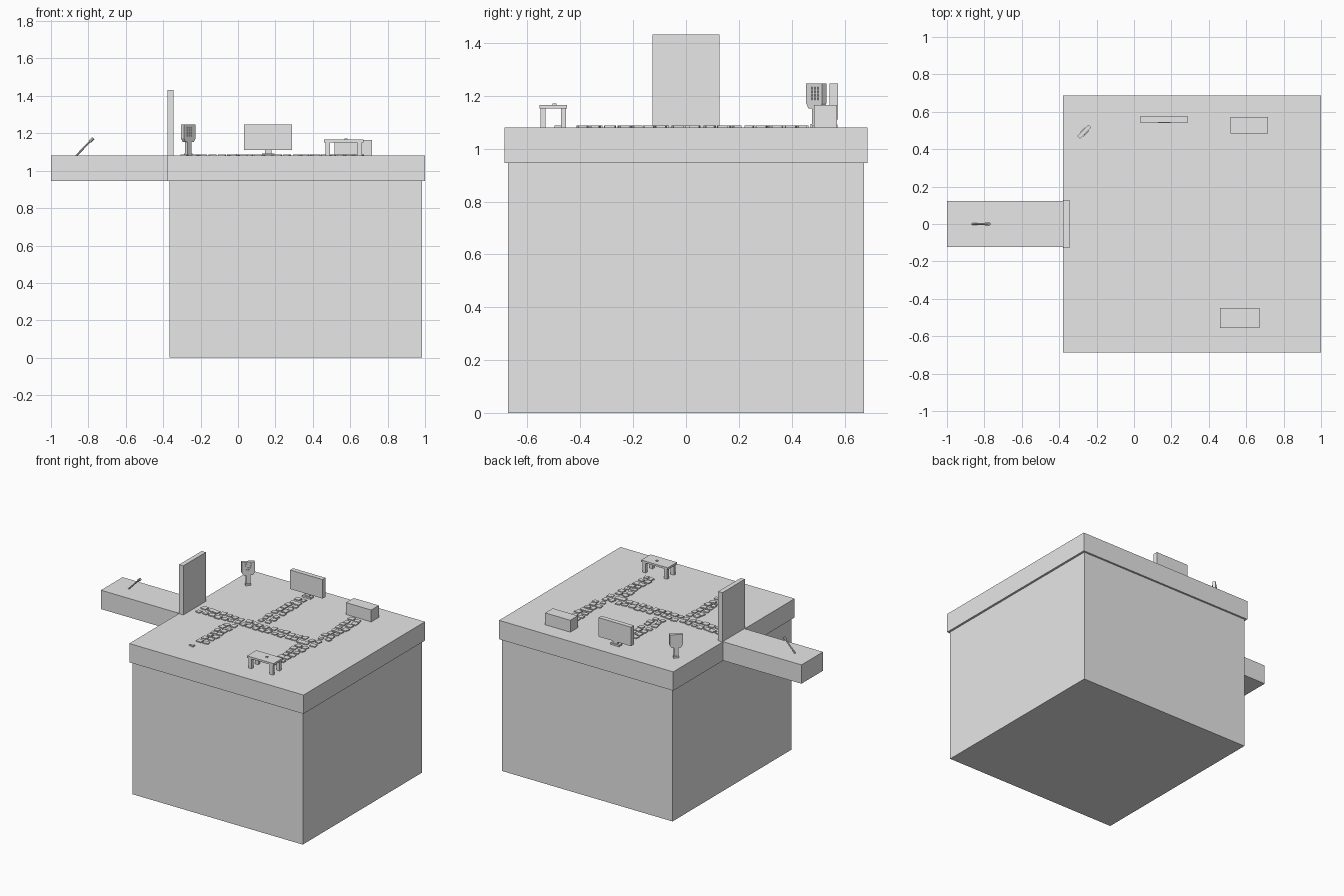
import bpy, bmesh, math, random
from mathutils import Matrix, Vector

if "Cube" in bpy.data.objects:
    bpy.data.objects.remove(bpy.data.objects["Cube"])

random.seed(4)
grey = bpy.data.materials.new("plain grey")
grey.diffuse_color = (0.8, 0.8, 0.8, 1)
grey.use_nodes = True
grey.node_tree.nodes["Principled BSDF"].inputs["Base Color"].default_value = grey.diffuse_color
TOP = 1.08  # height of the platform surface


def finish(name, bm):
    mesh = bpy.data.meshes.new(name)
    bm.to_mesh(mesh)
    bm.free()
    mesh.materials.append(grey)
    ob = bpy.data.objects.new(name, mesh)
    bpy.context.collection.objects.link(ob)
    return ob


def add_box(bm, lo, hi, mat=Matrix()):
    lo, hi = Vector(lo), Vector(hi)
    m = mat @ Matrix.Translation((lo + hi) / 2) @ Matrix.Diagonal((*(hi - lo), 1))
    return bmesh.ops.create_cube(bm, size=1, matrix=m)["verts"]


def boxes(name, spans, mat=Matrix()):
    bm = bmesh.new()
    for lo, hi in spans:
        add_box(bm, lo, hi, mat)
    return finish(name, bm)


def rod(name, a, b, radius, sides=10):
    a, b = Vector(a), Vector(b)
    bm = bmesh.new()
    m = Matrix.Translation((a + b) / 2) @ (b - a).to_track_quat("Z", "Y").to_matrix().to_4x4()
    bmesh.ops.create_cone(bm, cap_ends=True, segments=sides, radius1=radius,
                          radius2=radius, depth=(b - a).length, matrix=m)
    return finish(name, bm)


# Main block, overhanging slab, entrance walkway and door
boxes("base_block", [((-0.365, -0.674, 0), (0.985, 0.674, 0.945))])
boxes("platform_slab", [((-0.38, -0.687, 0.945), (1.0, 0.687, TOP))])
boxes("walkway", [((-1.0, -0.122, 0.945), (-0.38, 0.122, TOP))])
boxes("door", [((-0.377, -0.127, TOP), (-0.344, 0.127, 1.432))])

# Lever on the walkway
rod("lever_stick", (-0.865, 0, TOP), (-0.785, 0, 1.163), 0.005)
rod("lever_grip", (-0.792, 0, 1.156), (-0.774, 0, 1.174), 0.009)

# Screen on a short stand
boxes("screen", [((0.032, 0.543, 1.111), (0.29, 0.576, 1.247))])
boxes("screen_stand", [((0.145, 0.552, TOP), (0.18, 0.57, 1.112)),
                       ((0.128, 0.541, TOP), (0.196, 0.574, 1.092))])

# Storage box
boxes("storage_box", [((0.517, 0.485, TOP), (0.716, 0.571, 1.165))])

# Table with four legs
boxes("table_top", [((0.46, -0.555, 1.152), (0.67, -0.45, 1.166))])
boxes("table_legs", [((x, y, TOP), (x + 0.025, y + 0.02, 1.153))
                     for x in (0.468, 0.637) for y in (-0.551, -0.474)])
boxes("table_item", [((0.57, -0.505, 1.166), (0.585, -0.49, 1.171))])

# Keypad turned to the front right: tapered panel, keys and post
turn = Matrix.Translation((-0.266, 0.493, 0)) @ Matrix.Rotation(math.radians(45), 4, "Z")
bm = bmesh.new()
outline = [(-0.031, 1.153), (0.031, 1.153), (0.043, 1.172), (0.043, 1.247),
           (-0.043, 1.247), (-0.043, 1.172)]
face = bm.faces.new([bm.verts.new(turn @ Vector((x, -0.011, z))) for x, z in outline])
out = bmesh.ops.extrude_face_region(bm, geom=[face])
push = turn.to_3x3() @ Vector((0, 0.022, 0))
bmesh.ops.translate(bm, vec=push, verts=[v for v in out["geom"] if isinstance(v, bmesh.types.BMVert)])
bmesh.ops.recalc_face_normals(bm, faces=bm.faces)
finish("keypad_panel", bm)
boxes("keypad_keys", [((-0.021 + 0.016 * i, -0.015, 1.184 + 0.0135 * j),
                       (-0.010 + 0.016 * i, -0.010, 1.194 + 0.0135 * j))
                      for i in range(3) for j in range(4)], turn)
boxes("keypad_post", [((-0.014, -0.010, TOP), (0.014, 0.010, 1.154)),
                      ((-0.018, -0.014, TOP), (0.018, 0.014, 1.093))], turn)

# Paving stones: two loose rows along each path
bm = bmesh.new()


def pave(start, end, pitch=0.05):
    a, b = Vector((*start, TOP)), Vector((*end, TOP))
    along = (b - a).normalized()
    side = Vector((-along.y, along.x, 0))
    n = int((b - a).length / pitch)
    for i in range(n + 1):
        for s in (-1, 1):
            c = a + along * (i * pitch + random.uniform(-0.006, 0.006))
            c += side * (s * 0.026 + random.uniform(-0.008, 0.008))
            w, d = random.uniform(0.015, 0.021), random.uniform(0.014, 0.02)
            m = Matrix.Translation(c) @ Matrix.Rotation(random.uniform(-0.25, 0.25), 4, "Z")
            add_box(bm, (-w, -d, 0), (w, d, 0.007), m)


pave((-0.285, 0), (0.64, 0))
for x, y0, y1 in ((0.0, -0.09, -0.42), (0.15, 0.09, 0.49),
                  (0.62, 0.09, 0.47), (0.57, -0.09, -0.42)):
    pave((x, y0), (x, y1))
finish("paving_stones", bm)

# Small object lying at the end of one path
boxes("small_item", [((-0.042, -0.492, TOP), (-0.008, -0.48, 1.087)),
                     ((-0.018, -0.498, TOP), (-0.008, -0.474, 1.088))])
